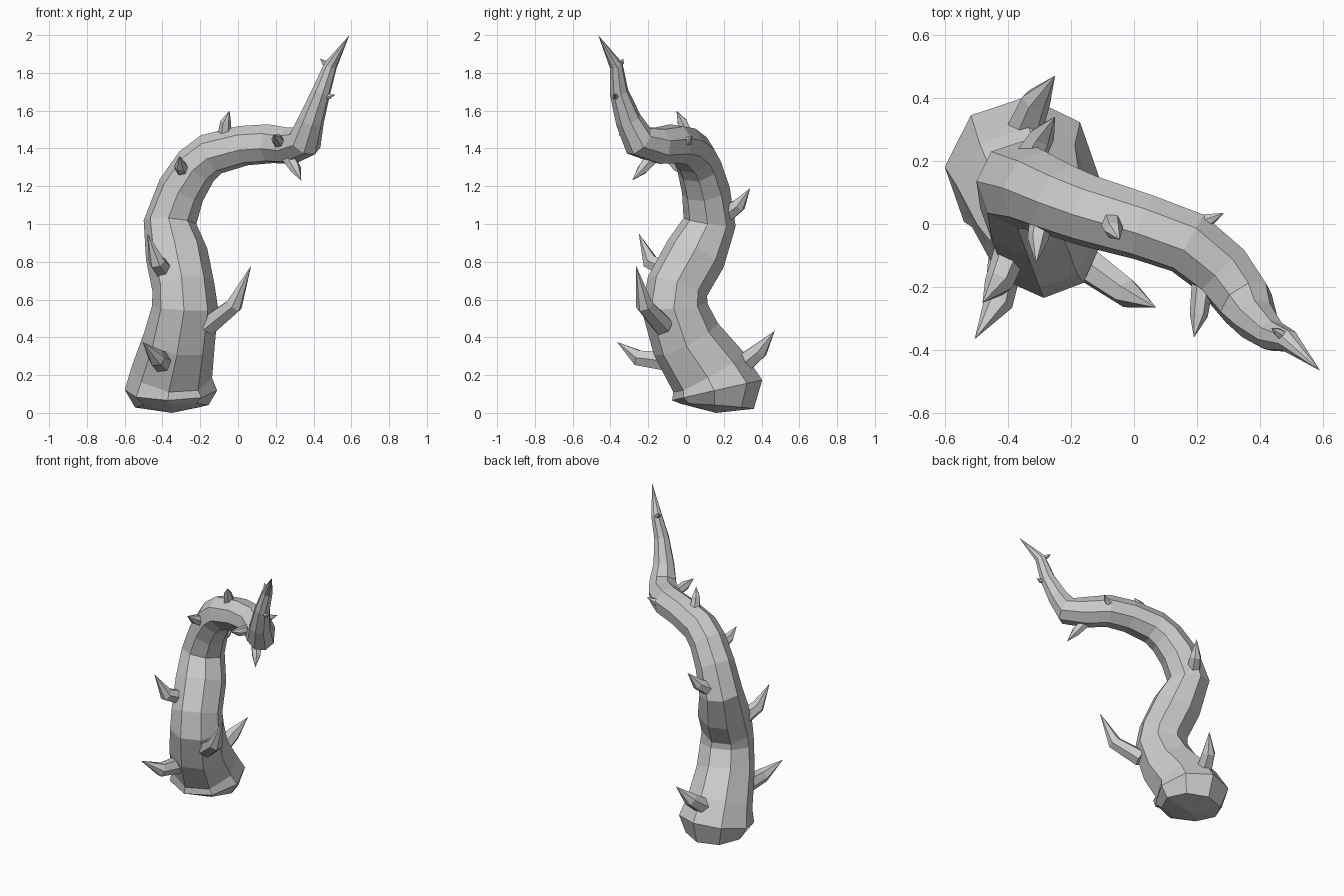
import bpy, bmesh, math
from mathutils import Vector


def sweep(name, path, sides, phase=0.0):
    """Tapered flat-faced tube along (x, y, z, radius); radius 0 gives a point."""
    pts = [Vector(p[:3]) for p in path]
    n = len(pts)
    bm = bmesh.new()
    rings, side, prev = [], None, None
    for i, p in enumerate(pts):
        a = (p - pts[i - 1]).normalized() if i > 0 else Vector()
        b = (pts[i + 1] - p).normalized() if i < n - 1 else Vector()
        t = (a + b).normalized()
        if side is None:
            ref = Vector((1, 0, 0)) if abs(t.x) < 0.9 else Vector((0, 1, 0))
            side = (ref - t * ref.dot(t)).normalized()
        else:
            side = prev.rotation_difference(t) @ side
            side = (side - t * side.dot(t)).normalized()
        prev = t
        up = t.cross(side)
        r = path[i][3]
        if r == 0:
            rings.append([bm.verts.new(p)])
            continue
        ring = []
        for k in range(sides):
            ang = phase + 2 * math.pi * k / sides
            ring.append(bm.verts.new(p + r * (math.cos(ang) * side + math.sin(ang) * up)))
        rings.append(ring)
    for lo, hi in zip(rings, rings[1:]):
        for k in range(sides):
            m = (k + 1) % sides
            if len(lo) == 1:
                bm.faces.new((lo[0], hi[m], hi[k]))
            elif len(hi) == 1:
                bm.faces.new((lo[k], lo[m], hi[0]))
            else:
                bm.faces.new((lo[k], lo[m], hi[m], hi[k]))
    if len(rings[0]) > 1:
        bm.faces.new(rings[0][::-1])
    bmesh.ops.recalc_face_normals(bm, faces=bm.faces)
    me = bpy.data.meshes.new(name)
    bm.to_mesh(me)
    bm.free()
    ob = bpy.data.objects.new(name, me)
    bpy.context.collection.objects.link(ob)
    return ob


# Main twisting stem
stem = [
    (-0.35, 0.16, 0.00, 0), (-0.35, 0.165, 0.035, 0.195),
    (-0.355, 0.165, 0.12, 0.245), (-0.35, 0.12, 0.215, 0.215),
    (-0.31, 0.00, 0.39, 0.19), (-0.28, -0.06, 0.56, 0.175),
    (-0.29, -0.045, 0.67, 0.165), (-0.325, 0.05, 0.84, 0.165),
    (-0.36, 0.125, 1.01, 0.14), (-0.30, 0.105, 1.18, 0.128),
    (-0.22, 0.07, 1.305, 0.12), (-0.14, 0.04, 1.37, 0.115),
    (0.03, -0.01, 1.415, 0.108), (0.17, -0.06, 1.425, 0.106),
    (0.28, -0.15, 1.415, 0.10), (0.355, -0.25, 1.44, 0.092),
    (0.387, -0.305, 1.55, 0.07), (0.44, -0.355, 1.70, 0.05),
    (0.49, -0.37, 1.84, 0.036), (0.59, -0.465, 2.00, 0)]
sweep("stem", stem, 8, math.radians(-4))

# Thorns: base, bend, tip, base radius
thorns = [
    ((-0.16, -0.12, 0.46), (-0.02, -0.22, 0.57), (0.07, -0.265, 0.78), 0.065),
    ((-0.40, -0.08, 0.27), (-0.43, -0.25, 0.29), (-0.505, -0.365, 0.375), 0.065),
    ((-0.38, -0.06, 0.74), (-0.43, -0.19, 0.80), (-0.48, -0.25, 0.95), 0.062),
    ((-0.35, 0.29, 0.25), (-0.31, 0.39, 0.33), (-0.25, 0.47, 0.435), 0.065),
    ((-0.33, 0.21, 1.05), (-0.29, 0.28, 1.10), (-0.25, 0.34, 1.19), 0.055),
    ((-0.29, 0.02, 1.28), (-0.305, -0.05, 1.31), (-0.31, -0.125, 1.36), 0.045),
    ((-0.07, 0.00, 1.48), (-0.065, -0.02, 1.54), (-0.045, -0.05, 1.60), 0.04),
    ((0.22, -0.17, 1.43), (0.205, -0.29, 1.45), (0.19, -0.36, 1.475), 0.04),
    ((0.18, -0.03, 1.43), (0.23, 0.01, 1.44), (0.285, 0.035, 1.465), 0.035),
    ((0.27, -0.18, 1.35), (0.305, -0.23, 1.29), (0.335, -0.285, 1.23), 0.042),
    ((0.45, -0.365, 1.68), (0.485, -0.375, 1.675), (0.515, -0.38, 1.685), 0.02),
    ((0.48, -0.36, 1.84), (0.455, -0.342, 1.855), (0.435, -0.33, 1.875), 0.02)]
for i, (base, bend, tip, r) in enumerate(thorns):
    sweep(f"thorn_{i + 1}", [(*base, r * 0.9), (*bend, r * 0.72), (*tip, 0)], 6)
